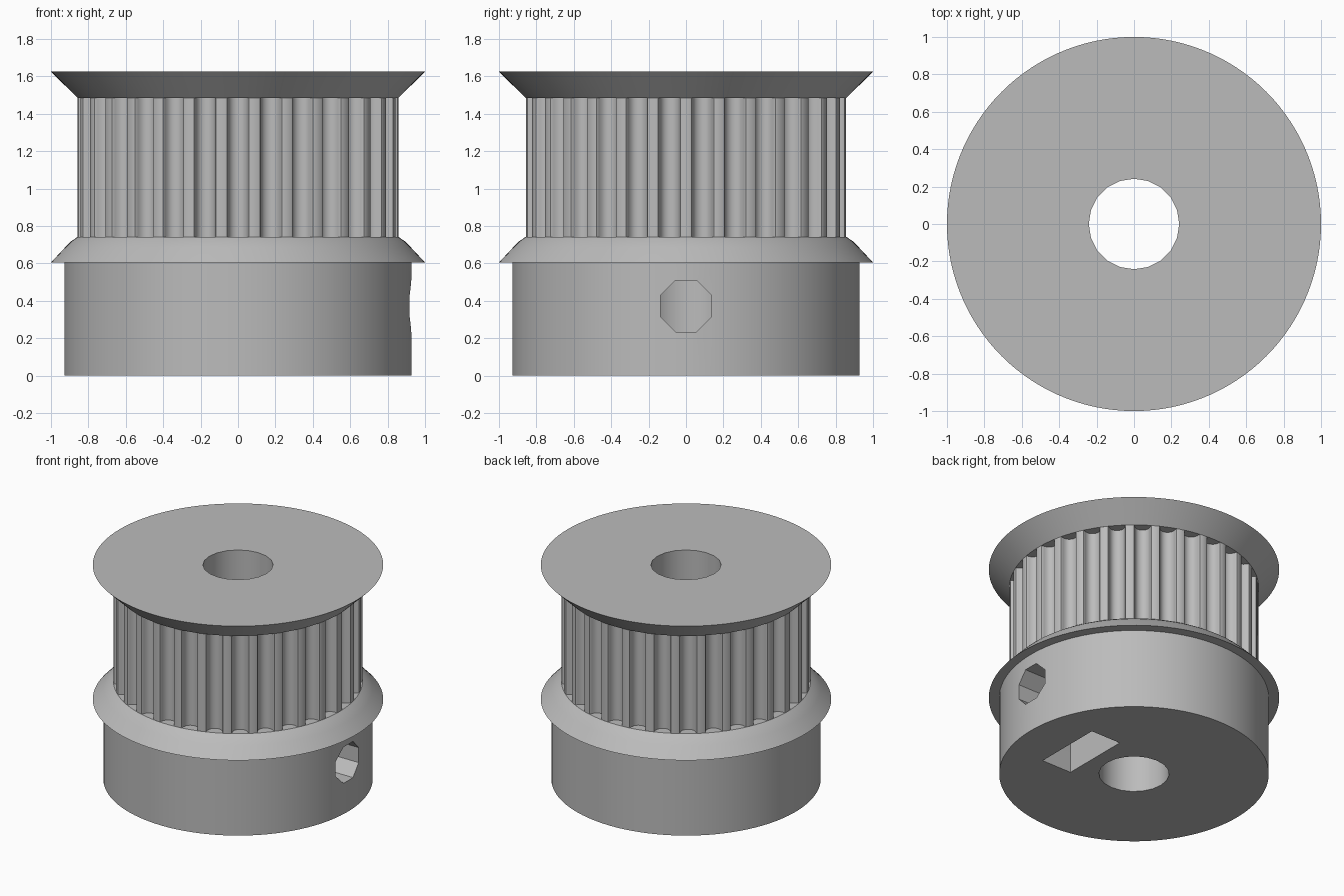
import bpy, bmesh, math
from mathutils import Matrix

cube = bpy.data.objects.get("Cube")
if cube:
    bpy.data.objects.remove(cube, do_unlink=True)

TEETH = 30
TIP_R = 0.858
BORE_R = 0.242
HOLE_Z = 0.372

metal = bpy.data.materials.new("grey metal")
metal.use_nodes = True
grey = (0.5, 0.5, 0.5, 1)
metal.diffuse_color = grey
metal.node_tree.nodes["Principled BSDF"].inputs["Base Color"].default_value = grey


def finish(name, bm):
    bmesh.ops.recalc_face_normals(bm, faces=bm.faces)
    mesh = bpy.data.meshes.new(name)
    bm.to_mesh(mesh)
    bm.free()
    mesh.materials.append(metal)
    obj = bpy.data.objects.new(name, mesh)
    bpy.context.collection.objects.link(obj)
    return obj


def stack(name, rings):
    """Closed solid skinned over equal-length rings of points."""
    bm = bmesh.new()
    loops = [[bm.verts.new(p) for p in ring] for ring in rings]
    n = len(loops[0])
    for low, high in zip(loops, loops[1:]):
        for i in range(n):
            j = (i + 1) % n
            bm.faces.new((low[i], low[j], high[j], high[i]))
    bm.faces.new(loops[0][::-1])
    bm.faces.new(loops[-1])
    return finish(name, bm)


def lathe(name, profile, sides=120):
    angles = [math.tau * i / sides for i in range(sides)]
    return stack(name, [[(r * math.cos(a), r * math.sin(a), z) for a in angles]
                        for r, z in profile])


def prism(name, sides, radius, depth, matrix):
    bm = bmesh.new()
    bmesh.ops.create_cone(bm, cap_ends=True, segments=sides, radius1=radius,
                          radius2=radius, depth=depth, matrix=matrix)
    return finish(name, bm)


# Hub with the lower guide flange
hub = lathe("hub_and_lower_flange", [(0.928, 0), (0.928, 0.605), (1, 0.605),
                                     (0.925, 0.685), (0.892, 0.718), (TIP_R, 0.742)])

# Upper guide flange
upper = lathe("upper_flange", [(TIP_R, 1.485), (1, 1.625)])

# Toothed belt drum: rounded grooves between narrow lands
half = [(0.069, 0), (0.06, 0.0035), (0.0555, 0.012), (0.0535, 0.022), (0.0507, 0.032),
        (0.0467, 0.041), (0.0418, 0.05), (0.0332, 0.059), (0.023, 0.0655), (0.0118, 0.0695)]
groove = [(-t, d) for t, d in half] + [(0, 0.071)] + half[::-1]
outline = []
for k in range(TEETH):
    a = math.tau * (k + 0.5) / TEETH
    for t, d in groove:
        r = math.sqrt(TIP_R ** 2 - t ** 2) - d
        outline.append((r * math.cos(a) - t * math.sin(a), r * math.sin(a) + t * math.cos(a)))
drum = stack("toothed_drum", [[(x, y, z) for x, y in outline] for z in (0.742, 1.485)])

# Cutters: shaft bore, set screw hole, captive nut pocket
along_x = Matrix.Rotation(math.pi / 2, 4, 'Y')
bore = prism("bore_cutter", 20, BORE_R, 4, Matrix.Identity(4))
screw = prism("screw_cutter", 8, 0.149, 1.2, Matrix.Translation((0.6, 0, HOLE_Z))
              @ along_x @ Matrix.Rotation(math.pi / 8, 4, 'Z'))
nut_x, nut_w, nut_t = 0.475, 0.528, 0.25
nut = prism("nut_cutter", 6, nut_w / math.sqrt(3), nut_t,
            Matrix.Translation((nut_x, 0, HOLE_Z)) @ along_x)
bm = bmesh.new()
bmesh.ops.create_cube(bm, size=1, matrix=Matrix.Translation((nut_x, 0, HOLE_Z / 2 - 0.1))
                      @ Matrix.Diagonal((nut_t, nut_w, HOLE_Z + 0.2, 1)))
slot = finish("nut_slot_cutter", bm)


def cut(obj, cutters):
    bpy.context.view_layer.objects.active = obj
    for cutter in cutters:
        mod = obj.modifiers.new(cutter.name, 'BOOLEAN')
        mod.operation = 'DIFFERENCE'
        mod.solver = 'EXACT'
        mod.object = cutter
        bpy.ops.object.modifier_apply(modifier=mod.name)


cut(hub, [bore, screw, nut, slot])
cut(drum, [bore])
cut(upper, [bore])
for cutter in (bore, screw, nut, slot):
    bpy.data.objects.remove(cutter, do_unlink=True)

# Smooth round walls, crisp rims
bpy.ops.object.select_all(action='DESELECT')
for part in (hub, drum, upper):
    part.select_set(True)
bpy.context.view_layer.objects.active = hub
bpy.ops.object.shade_smooth_by_angle(angle=math.radians(30))
